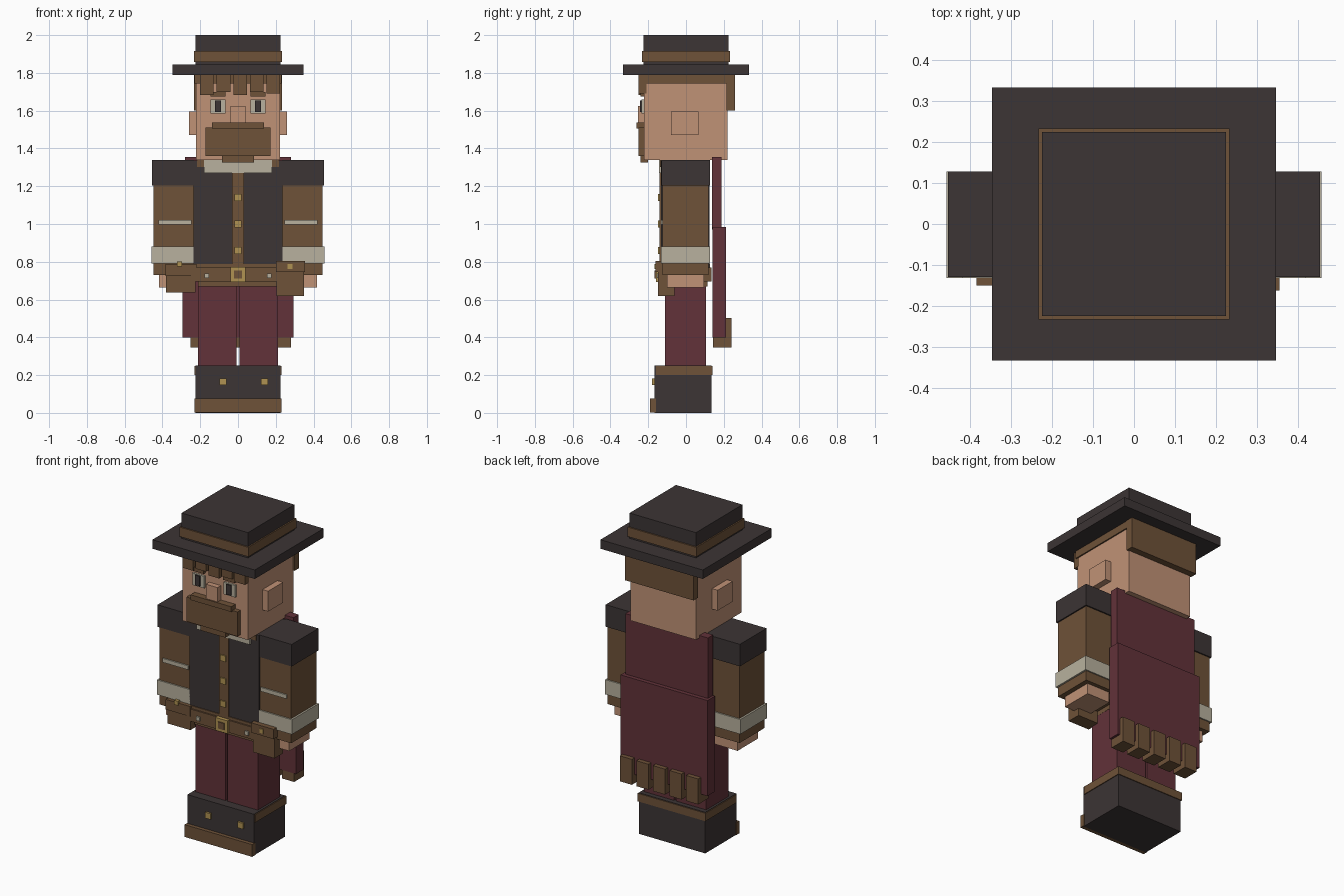
import bpy

cube = bpy.data.objects.get("Cube")
if cube:
    bpy.data.objects.remove(cube, do_unlink=True)


def material(name, rgb):
    m = bpy.data.materials.new(name)
    m.use_nodes = True
    m.diffuse_color = (*rgb, 1)
    bsdf = next(n for n in m.node_tree.nodes if n.type == 'BSDF_PRINCIPLED')
    bsdf.inputs["Base Color"].default_value = (*rgb, 1)
    bsdf.inputs["Roughness"].default_value = 0.9
    return m


CHARCOAL = material("charcoal cloth", (0.045, 0.035, 0.035))
BROWN = material("brown leather", (0.156, 0.084, 0.040))
SKIN = material("skin", (0.527, 0.287, 0.181))
MAROON = material("maroon cloth", (0.122, 0.032, 0.041))
CREAM = material("cream linen", (0.479, 0.440, 0.342))
GOLD = material("gold metal", (0.434, 0.287, 0.084))


def box(name, x, y, z, mat):
    """Box spanning the given (min, max) range on each axis."""
    bpy.ops.mesh.primitive_cube_add(size=1)
    ob = bpy.context.object
    ob.name = ob.data.name = name
    for v in ob.data.vertices:
        v.co = [(r[0] + r[1]) / 2 + c * (r[1] - r[0]) for c, r in zip(v.co, (x, y, z))]
    ob.data.materials.append(mat)
    return ob


def wide(name, half, y, z, mat):
    """Box centred on the x axis."""
    return box(name, (-half, half), y, z, mat)


def pair(name, x, y, z, mat):
    """Matching boxes on the left (+x) and right (-x)."""
    box("left_" + name, x, y, z, mat)
    box("right_" + name, (-x[1], -x[0]), y, z, mat)


def stud(name, x, z, y, mat, size=0.036, depth=0.02):
    """Small square plate whose front is at y."""
    h = size / 2
    box(name, (x - h, x + h), (y, y + depth), (z - h, z + h), mat)


# Hat
wide("hat_crown", 0.225, (-0.225, 0.225), (1.83, 2.0), CHARCOAL)
wide("hat_band", 0.233, (-0.233, 0.233), (1.857, 1.915), BROWN)
wide("hat_brim", 0.347, (-0.333, 0.333), (1.79, 1.845), CHARCOAL)

# Head and hair
wide("head", 0.222, (-0.222, 0.22), (1.34, 1.795), SKIN)
pair("ear", (0.2, 0.26), (-0.08, 0.065), (1.47, 1.595), SKIN)
wide("hair_cap", 0.23, (-0.232, 0.23), (1.745, 1.793), BROWN)
wide("back_hair", 0.233, (0.215, 0.26), (1.6, 1.792), BROWN)
for i, bottom in enumerate((1.682, 1.70, 1.682, 1.70, 1.69)):
    cx = -0.165 + i * 0.088
    box(f"fringe_lock_{i + 1}", (cx - 0.036, cx + 0.036), (-0.252, -0.21),
        (bottom, 1.788), BROWN)

# Face
pair("eyebrow", (0.065, 0.145), (-0.24, -0.21), (1.675, 1.70), BROWN)
pair("eye_white", (0.065, 0.145), (-0.235, -0.21), (1.585, 1.658), CREAM)
pair("pupil", (0.09, 0.122), (-0.243, -0.21), (1.593, 1.655), CHARCOAL)
wide("nose", 0.04, (-0.255, -0.21), (1.51, 1.625), SKIN)
wide("moustache", 0.138, (-0.263, -0.21), (1.505, 1.537), BROWN)
wide("beard", 0.173, (-0.252, -0.21), (1.36, 1.51), BROWN)
wide("beard_tip", 0.084, (-0.242, -0.2), (1.325, 1.37), BROWN)

# Torso, collar and button strip
wide("torso", 0.236, (-0.132, 0.125), (0.75, 1.337), CHARCOAL)
wide("collar", 0.18, (-0.144, 0.11), (1.27, 1.339), CREAM)
wide("collar_trim", 0.217, (-0.138, 0.1), (1.303, 1.338), BROWN)
wide("button_strip", 0.032, (-0.14, -0.12), (0.78, 1.272), BROWN)
for i, z in enumerate((0.86, 1.0, 1.14)):
    stud(f"button_{i + 1}", 0, z, -0.148, GOLD)

# Arms
pair("shoulder", (0.234, 0.455), (-0.13, 0.128), (1.205, 1.34), CHARCOAL)
pair("sleeve", (0.234, 0.447), (-0.124, 0.12), (0.73, 1.21), BROWN)
pair("sleeve_stripe", (0.245, 0.42), (-0.132, -0.12), (0.998, 1.022), CREAM)
pair("cuff", (0.234, 0.458), (-0.132, 0.128), (0.79, 0.88), CREAM)
pair("hand", (0.26, 0.417), (-0.1, 0.096), (0.665, 0.735), SKIN)

# Belt with buckle, studs and pouches
wide("belt", 0.248, (-0.146, 0.135), (0.695, 0.77), BROWN)
wide("belt_top", 0.235, (-0.137, 0.126), (0.765, 0.787), BROWN)
wide("hips", 0.212, (-0.118, 0.113), (0.668, 0.76), BROWN)
wide("buckle", 0.04, (-0.16, -0.13), (0.693, 0.772), GOLD)
wide("buckle_centre", 0.021, (-0.166, -0.15), (0.712, 0.753), BROWN)
for side, sx in (("left", 1), ("right", -1)):
    stud(side + "_belt_stud", sx * 0.165, 0.727, -0.154, CREAM, 0.024)
box("left_pouch", (0.205, 0.35), (-0.147, -0.062), (0.62, 0.75), BROWN)
box("left_pouch_flap", (0.2, 0.355), (-0.162, -0.06), (0.745, 0.805), BROWN)
stud("left_pouch_stud", 0.275, 0.775, -0.168, GOLD, 0.026)
box("right_pouch", (-0.38, -0.225), (-0.14, -0.065), (0.637, 0.73), BROWN)
box("right_pouch_flap", (-0.385, -0.22), (-0.15, -0.062), (0.725, 0.787), BROWN)
stud("right_pouch_stud", -0.31, 0.788, -0.158, GOLD, 0.026)

# Legs and boots
pair("leg", (0.007, 0.211), (-0.11, 0.106), (0.24, 0.69), MAROON)
wide("boots", 0.225, (-0.167, 0.135), (0, 0.252), CHARCOAL)
wide("boot_cuff", 0.23, (-0.16, 0.14), (0.2, 0.249), BROWN)
wide("boot_toe_cap", 0.229, (-0.19, -0.16), (0.001, 0.076), BROWN)
for i, x in enumerate((-0.08, 0.14)):
    stud(f"boot_stud_{i + 1}", x, 0.165, -0.179, GOLD)

# Cape with tassels along the hem
wide("cape_upper", 0.28, (0.137, 0.188), (0.97, 1.355), MAROON)
wide("cape_lower", 0.295, (0.14, 0.213), (0.4, 0.985), MAROON)
for i in range(5):
    cx = -0.21 + i * 0.1125
    box(f"cape_tassel_{i + 1}", (cx - 0.041, cx + 0.041), (0.142, 0.24),
        (0.347, 0.503), BROWN)
